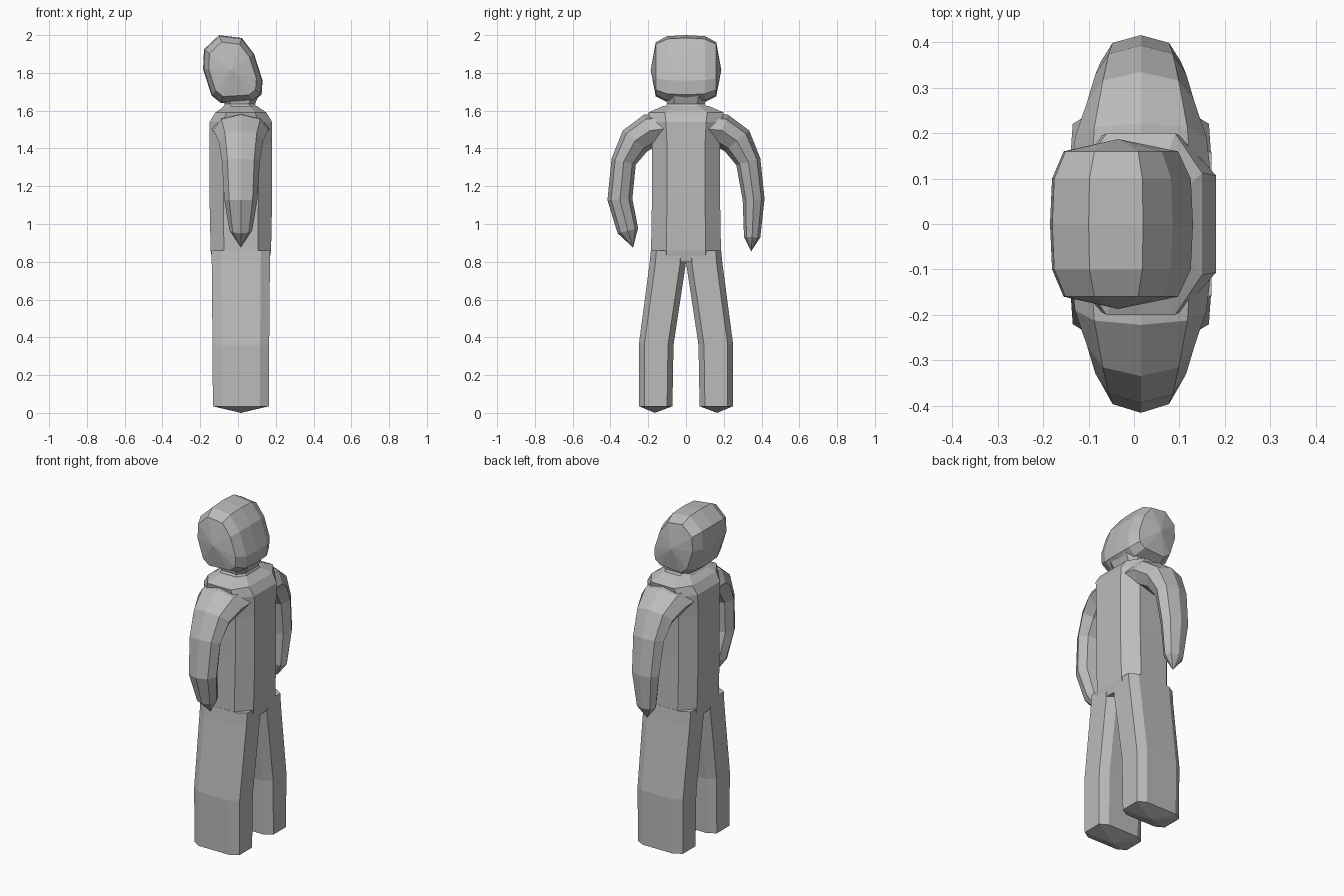
import bpy, bmesh, math
from mathutils import Vector

old = bpy.data.objects.get("Cube")
if old:
    bpy.data.objects.remove(old)

grey = bpy.data.materials.new("plain grey")
grey.use_nodes = True
COLOUR = (0.5, 0.5, 0.5, 1)
grey.diffuse_color = COLOUR
grey.node_tree.nodes["Principled BSDF"].inputs["Base Color"].default_value = COLOUR

CX = 0.015  # body centre line in x


def loft(name, rings, start=None, end=None):
    """Skin a list of rings; close each end with a flat cap or a point."""
    bm = bmesh.new()
    loops = [[bm.verts.new(p) for p in ring] for ring in rings]
    n = len(loops[0])
    for a, b in zip(loops, loops[1:]):
        for i in range(n):
            j = (i + 1) % n
            bm.faces.new((a[i], a[j], b[j], b[i]))
    for loop, tip in ((loops[0], start), (loops[-1], end)):
        if tip is None:
            bm.faces.new(loop)
        else:
            t = bm.verts.new(tip)
            for i in range(n):
                bm.faces.new((loop[i], loop[(i + 1) % n], t))
    bmesh.ops.recalc_face_normals(bm, faces=bm.faces)
    mesh = bpy.data.meshes.new(name)
    bm.to_mesh(mesh)
    bm.free()
    mesh.materials.append(grey)
    obj = bpy.data.objects.new(name, mesh)
    bpy.context.collection.objects.link(obj)
    return obj


def chamfered(cx, cy, z, hx, hy, k):
    """Horizontal eight-sided ring with flat sides."""
    corners = ((1, -k), (1, k), (k, 1), (-k, 1), (-1, k), (-1, -k), (-k, -1), (k, -1))
    return [(cx + hx * u, cy + hy * v, z) for u, v in corners]


# Torso with sloping shoulder top: height, half depth, half width
torso = [(0.8, 0.15, 0.185), (0.86, 0.16, 0.185), (1.15, 0.166, 0.18), (1.42, 0.166, 0.18),
         (1.54, 0.166, 0.19), (1.59, 0.135, 0.2), (1.625, 0.085, 0.12)]
loft("torso", [chamfered(CX, 0, z, hx, hy, 0.56) for z, hx, hy in torso])

# Neck
neck = [(1.6, 0.1, 0.13), (1.635, 0.08, 0.1), (1.68, 0.1, 0.11)]
loft("neck", [chamfered(0.01, 0, z, hx, hy, 0.6) for z, hx, hy in neck])

# Legs: height, centre, half depth, half width
leg = [(0.035, 0.16, 0.148, 0.088), (0.36, 0.158, 0.15, 0.092),
       (0.79, 0.097, 0.154, 0.096), (0.86, 0.094, 0.156, 0.092)]
for side, label in ((-1, "front"), (1, "back")):
    loft(label + "_leg",
         [chamfered(CX, side * y, z, hx, hy, 0.68) for z, y, hx, hy in leg],
         start=(CX, side * 0.165, 0))


# Arms: rings across a bent path of (distance out, height, half depth, half thickness)
def arm(name, side, path, tip):
    rings = []
    for i, (y, z, hx, ht) in enumerate(path):
        prev, nxt = path[max(i - 1, 0)], path[min(i + 1, len(path) - 1)]
        d = Vector((nxt[0] - prev[0], nxt[1] - prev[1])).normalized()
        ring = []
        for s in range(8):
            a = s * math.pi / 4
            u, v = hx * math.cos(a), ht * math.sin(a)
            ring.append((CX + u, side * (y - d.y * v), z + d.x * v))
        rings.append(ring)
    loft(name, rings, end=(CX, side * tip[0], tip[1]))


upper = [(0.1, 1.505, 0.155, 0.085), (0.19, 1.495, 0.145, 0.09),
         (0.27, 1.44, 0.118, 0.085), (0.33, 1.33, 0.1, 0.066)]
arm("front_arm", -1, upper + [(0.35, 1.13, 0.088, 0.066), (0.308, 0.965, 0.06, 0.056)],
    (0.28, 0.875))
arm("back_arm", 1, upper + [(0.358, 1.13, 0.088, 0.058), (0.35, 0.93, 0.06, 0.043)],
    (0.345, 0.855))

# Head: tilted side profile swept across y and closed with shallow points
profile = [(-0.1, 2.0), (0.02, 1.985), (0.085, 1.9), (0.13, 1.76), (0.125, 1.685), (0.08, 1.65),
           (-0.09, 1.64), (-0.14, 1.68), (-0.185, 1.82), (-0.18, 1.925)]
HX, HZ = -0.035, 1.815


def head_ring(y, s):
    return [(HX + (x - HX) * s, y, HZ + (z - HZ) * s) for x, z in profile]


slices = [(-0.16, 0.8), (-0.1, 0.97), (0, 1), (0.1, 0.97), (0.16, 0.8)]
loft("head", [head_ring(y, s) for y, s in slices],
     start=(HX, -0.187, HZ), end=(HX, 0.187, HZ))
